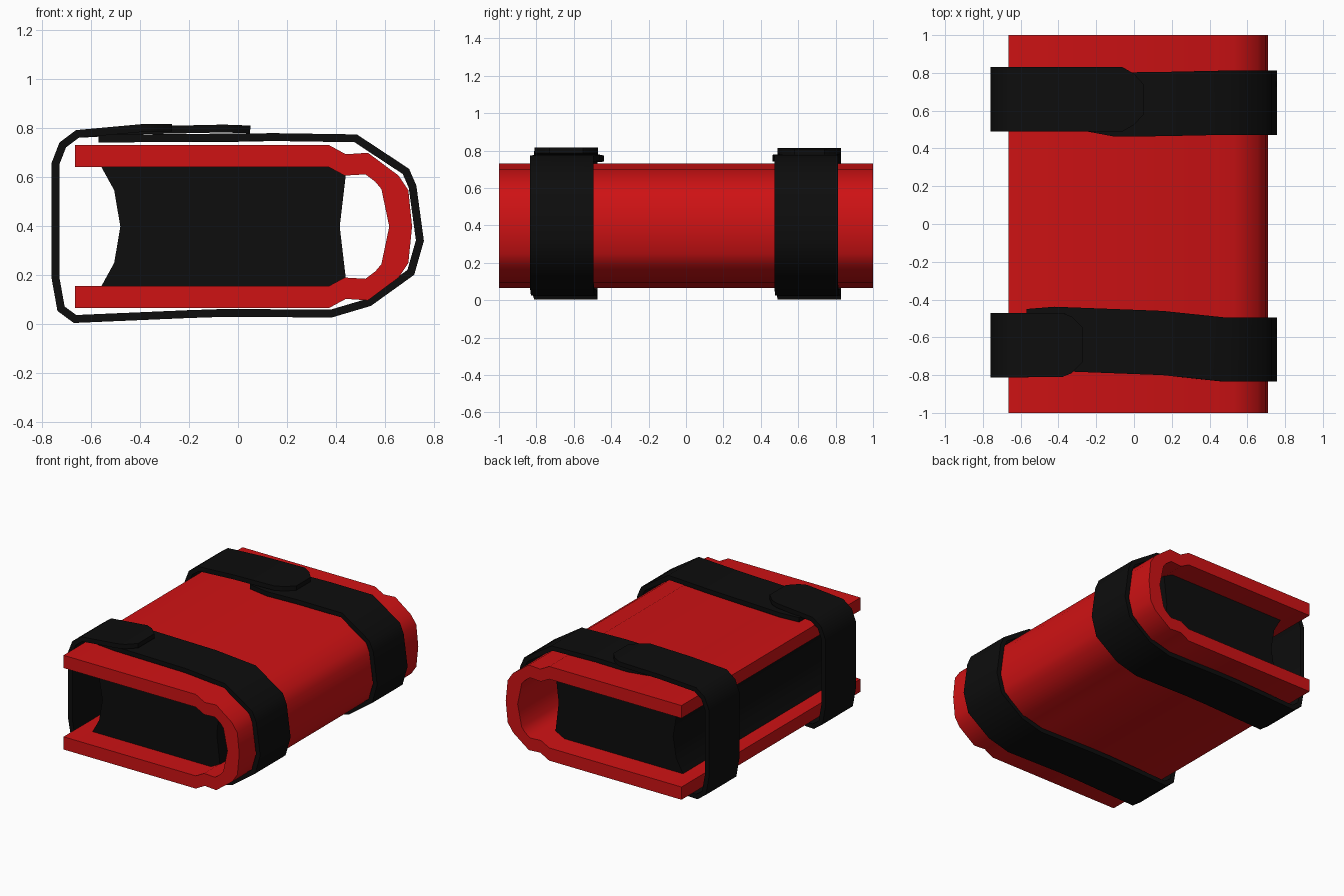
import bpy, bmesh, math
from mathutils import Vector

if "Cube" in bpy.data.objects:
    bpy.data.objects.remove(bpy.data.objects["Cube"])


def material(name, color):
    m = bpy.data.materials.new(name)
    m.diffuse_color = (*color, 1)
    m.use_nodes = True
    m.node_tree.nodes["Principled BSDF"].inputs["Base Color"].default_value = m.diffuse_color
    return m


RED = material("red_shell", (0.62, 0.006, 0.007))
BLACK = material("black_fabric", (0.004, 0.004, 0.004))
MID = 0.397  # height of the shell's mirror line


def finish(name, bm, mat, angle=45):
    bmesh.ops.recalc_face_normals(bm, faces=bm.faces)
    me = bpy.data.meshes.new(name)
    bm.to_mesh(me)
    bm.free()
    me.materials.append(mat)
    ob = bpy.data.objects.new(name, me)
    bpy.context.collection.objects.link(ob)
    bpy.ops.object.select_all(action='DESELECT')
    ob.select_set(True)
    bpy.context.view_layer.objects.active = ob
    bpy.ops.object.shade_smooth_by_angle(angle=math.radians(angle))
    return ob


def skin(bm, rings, close_ends=True):
    """Join successive vertex rings with quads and cap the two ends."""
    vs = [[bm.verts.new(p) for p in r] for r in rings]
    n = len(vs[0])
    for a, b in zip(vs, vs[1:]):
        for i in range(n):
            j = (i + 1) % n
            bm.faces.new((a[i], a[j], b[j], b[i]))
    if close_ends:
        bm.faces.new(vs[0])
        bm.faces.new(vs[-1])


def mirrored(half):
    """Upper half profile, ending on the mirror line, completed below it."""
    return half + [(x, 2 * MID - z) for x, z in reversed(half[:-1])]


# U-shaped shell
outer = mirrored([(-.665, .73), (.37, .73), (.44, .692), (.53, .698),
                  (.655, .605), (.695, .545), (.71, MID)])
inner = mirrored([(-.665, .64), (.37, .64), (.435, .605), (.52, .61),
                  (.56, .58), (.585, .55), (.617, MID)])
bm = bmesh.new()
skin(bm, [[(ox, -1, oz), (ox, 1, oz), (ix, 1, iz), (ix, -1, iz)]
          for (ox, oz), (ix, iz) in zip(outer, inner)])
finish("shell", bm, RED)

# Core block with hollowed sides
left = mirrored([(-.56, .645), (-.505, .545), (-.48, MID)])
right = mirrored([(.37, .645), (.44, .61), (.415, MID)])
bm = bmesh.new()
loop = left + right[::-1]
skin(bm, [[(x, y, z) for x, z in loop] for y in (-.83, .83)])
finish("core", bm, BLACK, 30)


# Wrapped straps: (x, z, y centre, half width) along the centre line
def strap(name, under, around, flap, y_right, y_left):
    path = list(under)
    n = len(around) - 1
    for i, (x, z) in enumerate(around):
        t = min(max((i - 5) / 4, 0), 1)
        path.append((x, z, y_right + (y_left - y_right) * t, .17))
    path += flap
    pts = [Vector((x, z)) for x, z, _, _ in path]
    rings = []
    for i, (p, (x, z, y, w)) in enumerate(zip(pts, path)):
        d0 = (p - pts[i - 1]).normalized() if i else (pts[1] - p).normalized()
        d1 = (pts[i + 1] - p).normalized() if i < len(pts) - 1 else d0
        d = (d0 + d1).normalized()
        off = Vector((-d.y, d.x)) * .016 / max(d.dot(d0), .5)
        a, b = p + off, p - off
        rings.append([(a.x, y - w, a.y), (a.x, y + w, a.y),
                      (b.x, y + w, b.y), (b.x, y - w, b.y)])
    bm = bmesh.new()
    skin(bm, rings)
    finish(name, bm, BLACK, 40)


around = [(.48, .757), (.685, .622), (.712, .56), (.742, .34), (.705, .21),
          (.535, .088), (.38, .042), (-.05, .045), (-.2, .04), (-.665, .02),
          (-.722, .062), (-.744, .185), (-.744, .655), (-.715, .73),
          (-.655, .775)]

strap("front_strap",
      [(-.57, .756, -.605, .155), (-.42, .757, -.608, .17),
       (.15, .762, -.63, .17)],
      around,
      [(-.38, .8, -.64, .17), (-.33, .8, -.64, .15), (-.27, .8, -.64, .09)],
      -.665, -.642)

strap("rear_strap",
      [(-.25, .757, .63, .14), (-.1, .757, .632, .17), (.15, .762, .635, .17)],
      around,
      [(-.38, .79, .66, .17), (-.06, .797, .66, .17), (0, .795, .66, .135),
       (.05, .793, .66, .08)],
      .642, .66)
